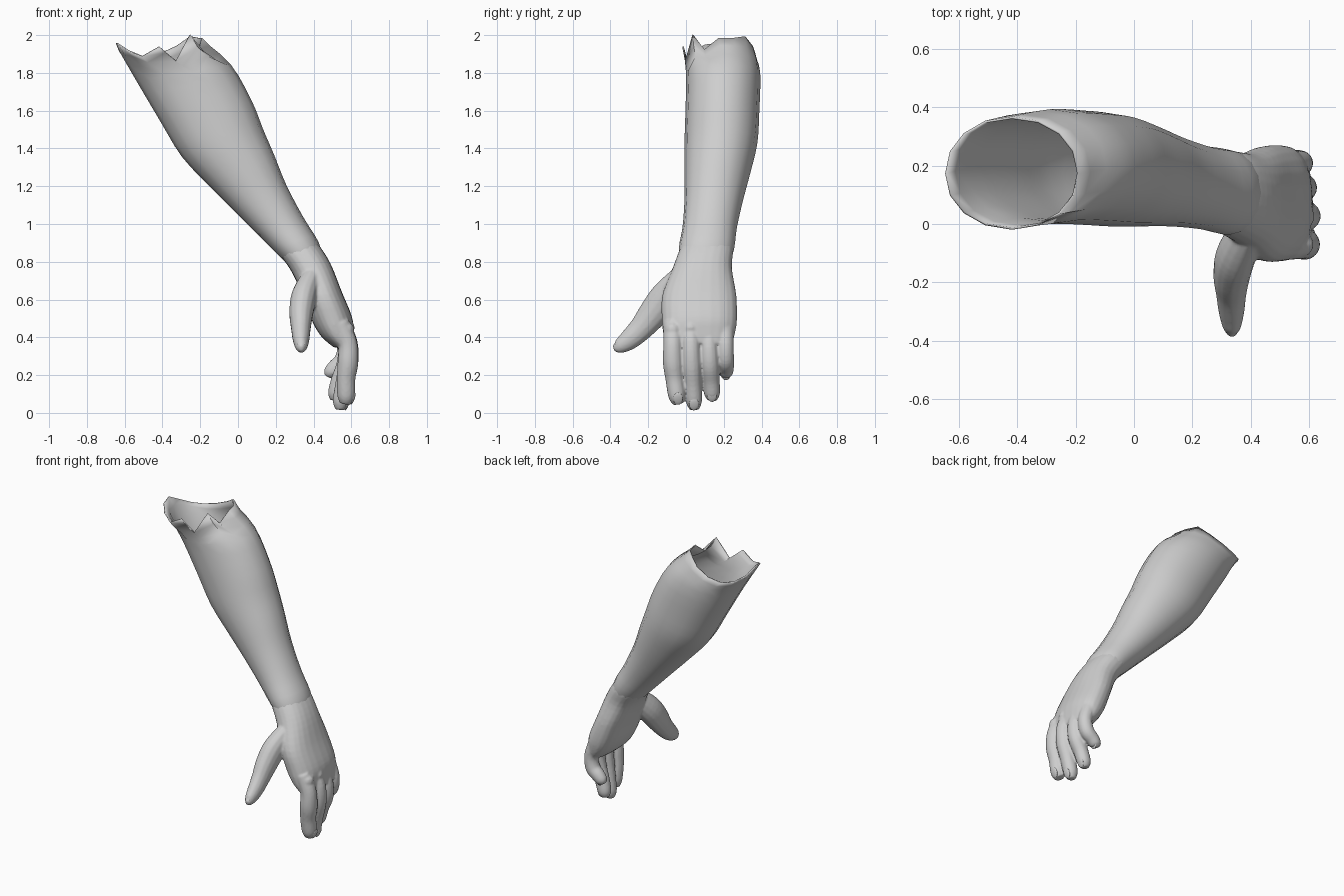
import bpy, bmesh, math
from mathutils import Vector, Matrix

if "Cube" in bpy.data.objects:
    bpy.data.objects.remove(bpy.data.objects["Cube"])

skin = bpy.data.materials.new("pale grey")
skin.diffuse_color = (0.62, 0.62, 0.62, 1)
skin.use_nodes = True
skin.node_tree.nodes["Principled BSDF"].inputs["Base Color"].default_value = skin.diffuse_color


def spline(rows, steps):
    """Catmull-Rom through rows of numbers."""
    out = []
    for i in range(len(rows) - 1):
        p = [rows[max(0, min(len(rows) - 1, i + k))] for k in (-1, 0, 1, 2)]
        for s in range(steps):
            t = s / steps
            out.append([0.5 * (2 * b + (c - a) * t + (2 * a - 5 * b + 4 * c - d) * t * t
                               + (3 * b - a - 3 * c + d) * t ** 3) for a, b, c, d in zip(*p)])
    return out + [list(rows[-1])]


def loft(bm, rings, cap_start=True):
    loops = [[bm.verts.new(p) for p in r] for r in rings]
    n = len(loops[0])
    for a, b in zip(loops, loops[1:]):
        for i in range(n):
            bm.faces.new((a[i], a[(i + 1) % n], b[(i + 1) % n], b[i]))
    if cap_start:
        bm.faces.new(loops[0])
    bm.faces.new(loops[-1])


def section(row, sides, power):
    """Ring from left x,z / right x,z / front y / back y."""
    lx, lz, rx, rz, y0, y1 = row
    c = Vector(((lx + rx) / 2, (y0 + y1) / 2, (lz + rz) / 2))
    u = Vector(((rx - lx) / 2, 0, (rz - lz) / 2))
    v = Vector((0, (y1 - y0) / 2, 0))
    ring = []
    for i in range(sides):
        a = 2 * math.pi * i / sides
        ca, sa = math.cos(a), math.sin(a)
        ring.append(c + u * math.copysign(abs(ca) ** (2 / power), ca)
                    + v * math.copysign(abs(sa) ** (2 / power), sa))
    return ring


def digit(bm, rows, wide=1.0):
    """Rounded finger along x, y, z, radius rows."""
    path = spline(rows, 5)
    pts = [Vector(p[:3]) for p in path]
    rings = []
    for i, p in enumerate(pts):
        t = (pts[min(i + 1, len(pts) - 1)] - pts[max(i - 1, 0)]).normalized()
        u = t.cross(Vector((1, 0, 0))).normalized()
        v = u.cross(t)
        r = path[i][3]
        rings.append([p + u * r * math.cos(a) + v * r * wide * math.sin(a)
                      for a in [2 * math.pi * k / 14 for k in range(14)]])
    loft(bm, rings)


def make(name, bm):
    bmesh.ops.recalc_face_normals(bm, faces=bm.faces)
    me = bpy.data.meshes.new(name)
    bm.to_mesh(me)
    bm.free()
    me.materials.append(skin)
    ob = bpy.data.objects.new(name, me)
    bpy.context.collection.objects.link(ob)
    bpy.context.view_layer.objects.active = ob
    return ob


def smooth(ob, angle):
    bpy.ops.object.select_all(action='DESELECT')
    ob.select_set(True)
    bpy.context.view_layer.objects.active = ob
    bpy.ops.object.shade_smooth_by_angle(angle=math.radians(angle))


# Forearm: open tube with a torn upper rim
arm_rows = [
    (-.64, 1.95, -.195, 1.97, -.012, .36),
    (-.53, 1.76, -.045, 1.84, .008, .385),
    (-.40, 1.54, .065, 1.65, .005, .38),
    (-.29, 1.36, .125, 1.50, 0, .37),
    (-.14, 1.20, .185, 1.36, 0, .335),
    (0, 1.06, .25, 1.20, 0, .295),
    (.12, .94, .34, 1.03, -.01, .262),
    (.22, .84, .42, .90, -.03, .247),
    (.30, .76, .44, .81, -.02, .22),
]
rim = [1.98, 1.98, 1.99, 1.94, 1.90, 1.88, 1.89, 1.92,
       1.96, 1.95, 1.92, 1.89, 1.94, 1.865, 2.0, 1.92]
rings = [section(r, 16, 2.1) for r in spline(arm_rows, 3)]
for i, z in enumerate(rim):
    rings[0][i].z = z
    for k in (1, 2):
        rings[k][i].z = min(rings[k][i].z, z - 0.03 * k)
bm = bmesh.new()
loft(bm, rings, cap_start=False)
forearm = make("forearm", bm)
wall = forearm.modifiers.new("wall", 'SOLIDIFY')
wall.thickness = 0.008
wall.offset = -1
smooth(forearm, 50)

# Hand: palm, thumb and four fingers fused together
palm_rows = [
    (.16, .94, .325, 1.01, .02, .235),
    (.22, .84, .42, .90, -.031, .25),
    (.285, .745, .49, .79, -.07, .243),
    (.345, .61, .55, .64, -.125, .266),
    (.395, .48, .603, .51, -.128, .27),
    (.445, .40, .612, .43, -.12, .258),
    (.51, .345, .612, .37, -.105, .24),
]
bm = bmesh.new()
loft(bm, [section(r, 24, 2.3) for r in spline(palm_rows, 4)])
digit(bm, [(.40, .0, .73, .07), (.352, -.10, .62, .085), (.335, -.17, .53, .08),
           (.333, -.235, .45, .066), (.334, -.30, .388, .055), (.335, -.355, .352, .038),
           (.335, -.385, .345, .014)], .8)
digit(bm, [(.535, -.068, .47, .055), (.580, -.070, .37, .05), (.582, -.069, .27, .054),
           (.572, -.06, .18, .049), (.572, -.048, .09, .046), (.565, -.04, .05, .03)], 1.02)
digit(bm, [(.535, .026, .47, .055), (.584, .026, .37, .049), (.584, .029, .26, .052),
           (.562, .036, .15, .047), (.545, .042, .06, .043), (.54, .043, .016, .024)], 1.02)
digit(bm, [(.53, .12, .46, .055), (.575, .122, .36, .047), (.572, .126, .26, .05),
           (.538, .133, .17, .046), (.518, .138, .10, .042), (.512, .138, .065, .024)], 1.02)
digit(bm, [(.53, .205, .46, .05), (.568, .208, .36, .044), (.556, .209, .28, .046),
           (.515, .211, .24, .043), (.488, .211, .21, .037), (.476, .211, .19, .02)], 1.02)
# Knuckles
for x, y, z, r in ((.575, -.07, .44, .045), (.578, .025, .45, .045),
                   (.572, .12, .44, .043), (.56, .205, .43, .04)):
    bmesh.ops.create_icosphere(bm, subdivisions=2, radius=r,
                               matrix=Matrix.Translation((x - .004, y, z)))
hand = make("hand", bm)
fuse = hand.modifiers.new("fuse", 'REMESH')
fuse.mode = 'VOXEL'
fuse.voxel_size = 0.007
soft = hand.modifiers.new("soften", 'SMOOTH')
soft.factor = 0.5
soft.iterations = 4
# Apply fusing so the smooth shading works on the final surface
mesh = bpy.data.meshes.new_from_object(hand.evaluated_get(bpy.context.evaluated_depsgraph_get()))
hand.modifiers.clear()
hand.data = mesh
if not mesh.materials:
    mesh.materials.append(skin)
smooth(hand, 60)

# Nails: thin pointed shells at the digit ends
nails = [("thumb_nail", (.335, -.355, .375), (.026, .033, .008), (math.radians(35), 0, 0))]
for n, p in (("index", (.608, -.042, .075)), ("middle", (.578, .042, .045)),
             ("ring", (.548, .138, .09)), ("little", (.508, .211, .205))):
    nails.append((n + "_nail", p, (.009, .026, .034), (0, math.radians(20), 0)))
for name, loc, size, rot in nails:
    bm = bmesh.new()
    bmesh.ops.create_uvsphere(bm, u_segments=12, v_segments=8, radius=1)
    ob = make(name, bm)
    ob.location, ob.scale, ob.rotation_euler = loc, size, rot
    smooth(ob, 60)
